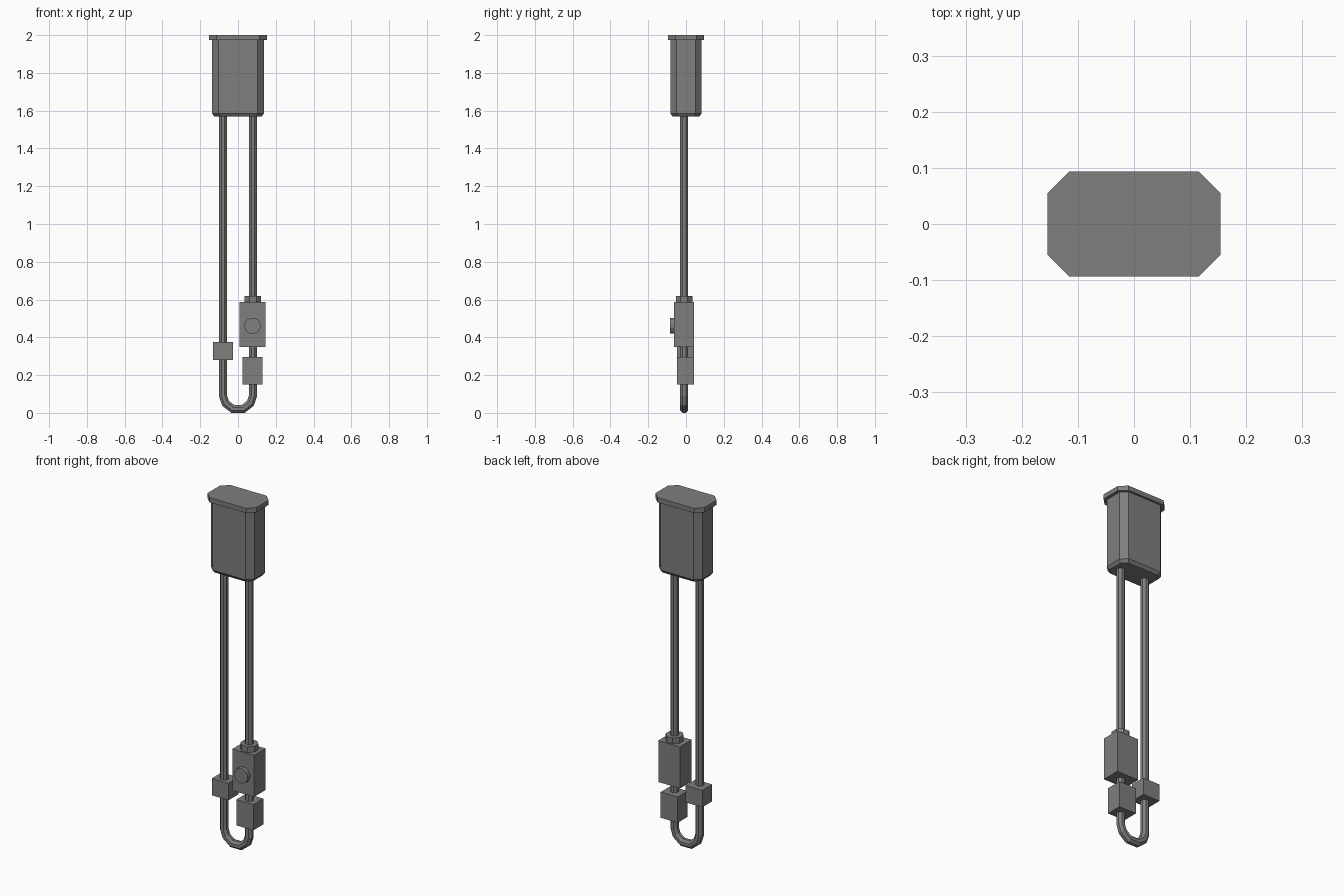
import bpy, bmesh, math
from mathutils import Vector, Matrix

cube = bpy.data.objects.get("Cube")
if cube:
    bpy.data.objects.remove(cube, do_unlink=True)

grey = bpy.data.materials.new("plain grey")
grey.use_nodes = True
colour = (0.21, 0.21, 0.213, 1)
grey.diffuse_color = colour
grey.node_tree.nodes["Principled BSDF"].inputs["Base Color"].default_value = colour

PIPE_X, PIPE_Y = 0.079, -0.01


def loft(name, rings):
    """Skin a list of equal-sized point rings and close both ends."""
    bm = bmesh.new()
    loops = [[bm.verts.new(p) for p in ring] for ring in rings]
    n = len(loops[0])
    for a, b in zip(loops, loops[1:]):
        for i in range(n):
            j = (i + 1) % n
            bm.faces.new((a[i], a[j], b[j], b[i]))
    bm.faces.new(loops[0][::-1])
    bm.faces.new(loops[-1])
    bmesh.ops.recalc_face_normals(bm, faces=bm.faces)
    mesh = bpy.data.meshes.new(name)
    bm.to_mesh(mesh)
    bm.free()
    mesh.materials.append(grey)
    obj = bpy.data.objects.new(name, mesh)
    bpy.context.collection.objects.link(obj)
    return obj


def chamfered(hx, hy, c, z):
    """Rectangle ring with cut corners."""
    return [(x, y, z) for x, y in (
        (hx, c - hy), (hx, hy - c), (hx - c, hy), (c - hx, hy),
        (-hx, hy - c), (-hx, c - hy), (c - hx, -hy), (hx - c, -hy))]


def box(name, low, high):
    (x0, y0, z0), (x1, y1, z1) = low, high
    return loft(name, [[(x0, y0, z), (x1, y0, z), (x1, y1, z), (x0, y1, z)]
                       for z in (z0, z1)])


def circle(sides, apothem):
    """Flat-sided ring as 2D points, with a flat facing each axis."""
    r = apothem / math.cos(math.pi / sides)
    angles = [(i + 0.5) * math.tau / sides for i in range(sides)]
    return [(r * math.cos(a), r * math.sin(a)) for a in angles]


# Housing with cut corners and a small bevel at the bottom
loft("housing", [chamfered(0.125, 0.07, 0.028, 1.568),
                 chamfered(0.137, 0.082, 0.033, 1.585),
                 chamfered(0.137, 0.082, 0.033, 1.975)])
loft("top_cap", [chamfered(0.154, 0.094, 0.039, z) for z in (1.973, 2.0)])

# U-shaped pipe, swept with mitred joints
half = [(-PIPE_X, 1.6), (-PIPE_X, 0.09), (-0.066, 0.051), (-0.028, 0.021)]
path = [Vector((x, PIPE_Y, z)) for x, z in half]
path += [Vector((-p.x, p.y, p.z)) for p in reversed(path)]
rings = []
for i, p in enumerate(path):
    before = (p - path[max(i - 1, 0)]).normalized()
    after = (path[min(i + 1, len(path) - 1)] - p).normalized()
    tangent = (before + after).normalized()
    side = tangent.cross(Vector((0, 1, 0)))
    widen = 1 / max(tangent.dot(after), tangent.dot(before))
    rings.append([p + side * u * widen + Vector((0, v, 0))
                  for u, v in circle(8, 0.021)])
loft("u_pipe", rings)

# Blocks clamped on the pipe
box("valve_block", (0.008, -0.063, 0.35), (0.145, 0.042, 0.587))
box("lower_block", (0.023, -0.048, 0.15), (0.13, 0.042, 0.297))
box("side_block", (-0.132, -0.048, 0.28), (-0.026, 0.042, 0.376))

# Collar above the valve block and round knob on its front
loft("valve_collar", [[(PIPE_X + u, PIPE_Y + v, z) for u, v in circle(8, 0.044)]
                      for z in (0.58, 0.62)])
loft("valve_knob", [[(PIPE_X - 0.002 + u, y, 0.461 + v) for u, v in circle(12, 0.042)]
                    for y in (-0.06, -0.085)])
